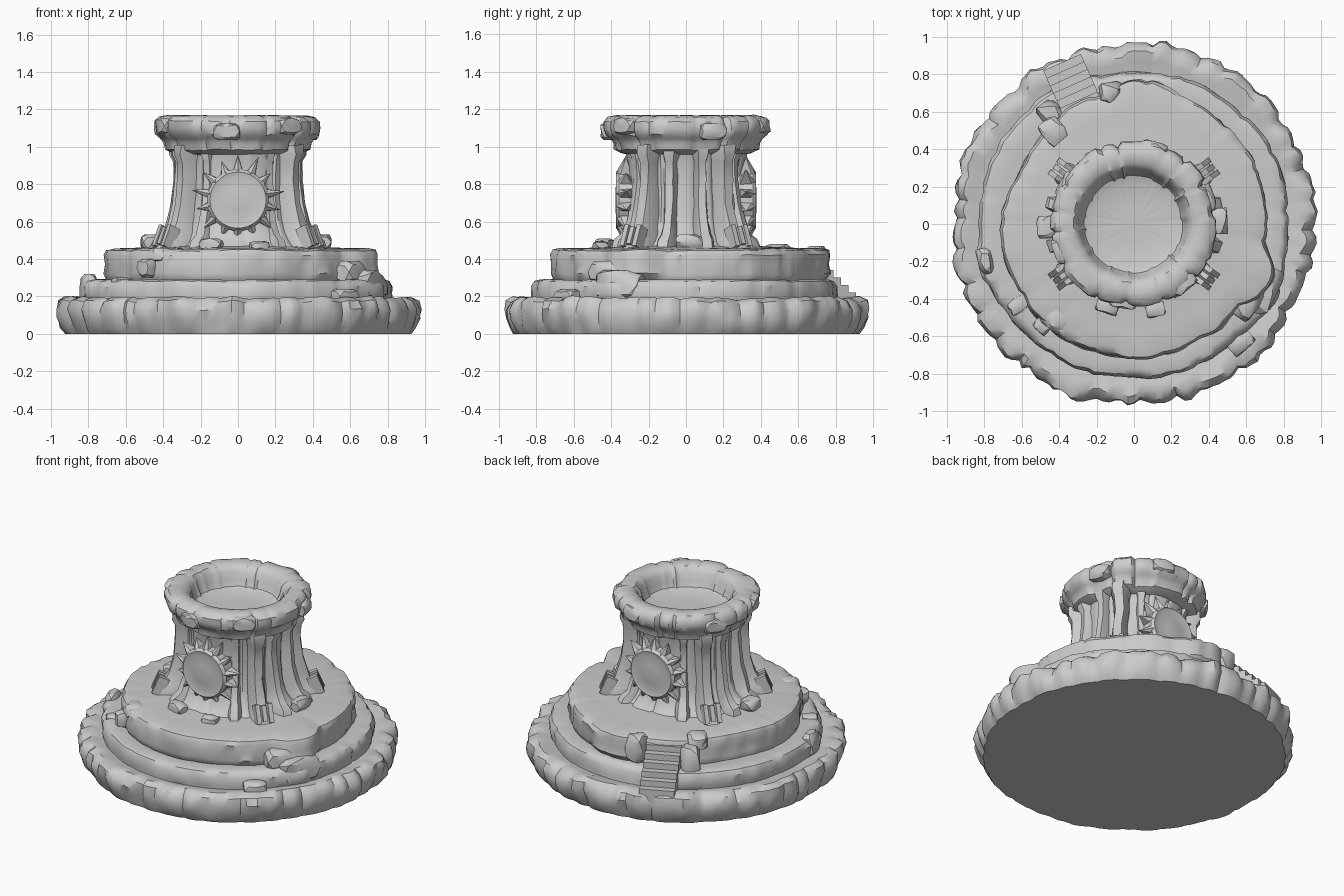
import bpy, bmesh, math, random
from mathutils import Vector, Matrix, noise

random.seed(4)
if "Cube" in bpy.data.objects:
    bpy.data.objects.remove(bpy.data.objects["Cube"])

stone = bpy.data.materials.new("grey stone")
stone.use_nodes = True
GREY = (0.6, 0.6, 0.6, 1)
stone.diffuse_color = GREY
stone.node_tree.nodes["Principled BSDF"].inputs["Base Color"].default_value = GREY


def finish(name, bm, angle=38):
    bmesh.ops.recalc_face_normals(bm, faces=bm.faces)
    mesh = bpy.data.meshes.new(name)
    bm.to_mesh(mesh)
    bm.free()
    mesh.materials.append(stone)
    ob = bpy.data.objects.new(name, mesh)
    bpy.context.collection.objects.link(ob)
    bpy.ops.object.select_all(action='DESELECT')
    ob.select_set(True)
    bpy.context.view_layer.objects.active = ob
    bpy.ops.object.shade_smooth_by_angle(angle=math.radians(angle))
    return ob


def polar(r, deg, z):
    a = math.radians(deg)
    return Vector((r * math.cos(a), r * math.sin(a), z))


# Lathe with worn, chipped blocks: each block gets its own offset and a groove at its ends
def worn_lathe(name, profile, blocks, rough, chip, segs=144, bumps=()):
    bm = bmesh.new()
    edges = [(i + random.uniform(-.3, .3)) * 360 / blocks for i in range(blocks)]
    sizes = [random.uniform(-1, 0.6) for _ in edges]
    rings = []
    for r, z, wear in profile:
        if r == 0:
            rings.append([bm.verts.new((0, 0, z))])
            continue
        ring = []
        for s in range(segs):
            deg = s * 360 / segs
            k = max((i for i in range(blocks) if edges[i] <= deg), default=blocks - 1)
            gap = min(abs((deg - e + 180) % 360 - 180) for e in edges)
            groove = max(0, 1 - gap / 2.6)
            n = noise.noise(polar(r, deg, z) * 5 + Vector((blocks, 0, 0)))
            n += 0.5 * noise.noise(polar(r, deg, z) * 14)
            rr = r + wear * (rough * n + chip * (sizes[k] * .5 - groove))
            for at, width, grow in bumps:
                d = abs((deg - at + 180) % 360 - 180) / width
                rr += wear * grow * max(0, 1 - d * d)
            zz = z if z < .005 else z + wear * (rough * .45 * n - chip * .35 * groove)
            ring.append(bm.verts.new(polar(rr, deg, zz)))
        rings.append(ring)
    for a, b in zip(rings, rings[1:]):
        for s in range(segs):
            t = (s + 1) % segs
            if len(a) == 1:
                bm.faces.new((a[0], b[s], b[t]))
            elif len(b) == 1:
                bm.faces.new((a[s], a[t], b[0]))
            else:
                bm.faces.new((a[s], a[t], b[t], b[s]))
    return finish(name, bm)


# Stepped round plinth
worn_lathe("base_ring", [(0, 0, 0), (.93, 0, .4), (.955, .03, .8), (.975, .08, 1), (.982, .13, 1),
                         (.965, .175, 1), (.925, .197, .9), (.87, .19, .7), (.8, .17, .2),
                         (.7, .17, 0), (0, .17, 0)], 38, .03, .026, 180)
worn_lathe("middle_tier", [(.75, .1, 0), (.825, .16, .5), (.832, .2, 1), (.832, .25, 1), (.815, .28, 1),
                           (.785, .29, .7), (.72, .285, .3), (.6, .28, 0), (0, .28, 0)],
           17, .016, .012, bumps=[(-25, 12, .025), (195, 8, .03), (90, 20, -.02)])
worn_lathe("upper_tier", [(.66, .24, 0), (.705, .28, .6), (.72, .32, 1), (.712, .37, 1), (.718, .42, 1),
                          (.705, .445, 1), (.67, .455, .8), (.58, .457, .5), (.48, .462, .3),
                          (.38, .47, 0), (0, .47, 0)],
           14, .02, .012, bumps=[(-24, 13, .075), (88, 18, .05), (150, 25, -.04)])

# Round drum with a flared foot
worn_lathe("column_drum", [(.43, .45, 1), (.385, .485, 1), (.345, .54, 1), (.325, .62, 1), (.312, .74, 1),
                           (.308, .86, 1), (.315, .95, 1), (.33, 1.0, 1)], 12, .016, .012)

# Capital with a hollow bowl
worn_lathe("capital_bowl", [(.3, .955, 0), (.345, .965, .7), (.385, .985, 1), (.392, 1.02, 1), (.41, 1.045, 1),
                            (.435, 1.065, 1), (.444, 1.1, 1), (.44, 1.135, 1), (.415, 1.16, .9),
                            (.37, 1.168, .5), (.32, 1.16, .5), (.292, 1.13, .5), (.28, 1.08, .5),
                            (.262, 1.045, .5), (.22, 1.03, .5), (.1, 1.025, .2), (0, 1.025, 0)],
           15, .016, .02, 120)


# Irregular boulder or chip
def rock(name, loc, size, turn=0):
    bm = bmesh.new()
    bmesh.ops.create_icosphere(bm, subdivisions=2, radius=1)
    for v in bm.verts:
        v.co *= 1 + .35 * noise.noise(v.co * 1.4 + Vector(loc) * 9)
        for i in range(3):
            v.co[i] = max(-.75, min(.75, v.co[i])) * size[i] / .75
    bm.transform(Matrix.Translation(loc) @ Matrix.Rotation(math.radians(turn), 4, 'Z'))
    finish(name, bm, 30)


def box(bm, size, matrix):
    bmesh.ops.create_cube(bm, size=1, matrix=matrix @ Matrix.Diagonal((*size, 1)))


# Sun emblem: domed disc with a ring of pointed rays
def sun(name, side):
    bm = bmesh.new()
    outer, mid, rays = .165, .12, 14
    rings = []
    for r, h in ((outer, -.07), (outer, .012), (.15, .03), (mid, .022), (.06, .032)):
        rings.append([bm.verts.new(polar(r, i * 10, h)) for i in range(36)])
    for a, b in zip(rings, rings[1:]):
        for i in range(36):
            bm.faces.new((a[i], a[(i + 1) % 36], b[(i + 1) % 36], b[i]))
    bm.faces.new(rings[-1])
    for k in range(rays):
        deg = 90 + k * 360 / rays
        tip = .245 + random.uniform(-.02, .012)
        base = [polar(.155, deg - 10, -.06), polar(.155, deg + 10, -.06),
                polar(.155, deg + 9, .008), polar(.15, deg, .028), polar(.155, deg - 9, .008)]
        vs = [bm.verts.new(p) for p in base]
        top = bm.verts.new(polar(tip, deg + random.uniform(-3, 3), -.025))
        bm.faces.new(vs)
        for i in range(5):
            bm.faces.new((vs[i], vs[(i + 1) % 5], top))
    facing = Matrix.Rotation(0 if side < 0 else math.pi, 4, 'Z') @ Matrix.Translation((0, -.345, .715))
    bm.transform(facing @ Matrix.Rotation(math.pi / 2, 4, 'X'))
    finish(name, bm, 35)


sun("front_sun", -1)
sun("back_sun", 1)


# Curved pilaster swept up the drum, splayed at the foot
def pilaster(name, deg, width, path, depth):
    bm = bmesh.new()
    section = [(-.5, 0), (-.5, .6), (-.3, 1), (.3, 1), (.5, .6), (.5, 0)]
    rings = []
    for r, z, w in path:
        ring = []
        for u, d in section:
            p = Vector((r - depth * (1 - d), u * width * w, z))
            p += .012 * noise.noise_vector(p * 9 + Vector((deg, 0, 0)))
            ring.append(bm.verts.new(p))
        rings.append(ring)
    for a, b in zip(rings, rings[1:]):
        for i in range(6):
            bm.faces.new((a[i], a[(i + 1) % 6], b[(i + 1) % 6], b[i]))
    bm.faces.new(rings[0])
    bm.faces.new(rings[-1])
    bm.transform(Matrix.Rotation(math.radians(deg), 4, 'Z'))
    finish(name, bm)


rib = [(.52, .45, 1.3), (.5, .5, 1.25), (.455, .53, 1.1), (.425, .6, .95), (.4, .7, .85),
       (.385, .82, .85), (.385, .92, .95), (.405, .96, 1.15), (.4, 1.01, 1.15)]
slim = [(r - .035, z, w) for r, z, w in rib]
for i, deg in enumerate((36, 144, 216, 324)):
    pilaster(f"corner_pilaster_{i + 1}", deg, .1, rib, .15)
    # Ribbed foot bracket
    bm = bmesh.new()
    turn = Matrix.Rotation(math.radians(deg), 4, 'Z')
    for k, off in enumerate((-.04, 0, .04)):
        lean = Matrix.Translation((.475, off, .515)) @ Matrix.Rotation(-.4, 4, 'Y')
        box(bm, (.07, .028, .12 - .02 * (k == 1)), turn @ lean)
    finish(f"foot_bracket_{i + 1}", bm)
for i, deg in enumerate((14, -15, 166, 195)):
    pilaster(f"side_pilaster_{i + 1}", deg, .075, slim, .13)
for i, deg in enumerate((58, 122, 238, 302)):
    pilaster(f"sun_side_pilaster_{i + 1}", deg, .07, [(r - .03, z, w) for r, z, w in slim], .12)

# Narrow staircase on the rear slope
bm = bmesh.new()
turn = Matrix.Rotation(math.radians(114), 4, 'Z')
steps = 6
for k in range(steps):
    top = .42 - k * .04
    box(bm, (.052, .22, top - .1), turn @ Matrix.Translation((.7 + k * .044, 0, (top + .1) / 2)))
finish("rear_stairs", bm)

# Fallen stones beside the stairs and on the tiers
rubble = [(.74, 127, .3, .07, .06, .13), (.71, 100, .38, .06, .06, .09), (.66, 131, .43, .07, .06, .05),
          (.72, 228, .35, .05, .045, .05), (.66, 231, .42, .06, .07, .04), (.78, 333, .26, .07, .13, .08),
          (.74, 325, .33, .06, .09, .06), (.82, 194, .25, .04, .07, .07), (.85, 312, .2, .05, .07, .04),
          (.46, 252, .48, .04, .06, .03), (.47, 182, .49, .05, .06, .04), (.46, 2, .49, .04, .07, .04),
          (.76, 215, .27, .05, .04, .03), (.47, 284, .47, .04, .05, .025)]
for i, (r, deg, z, a, b, c) in enumerate(rubble):
    rock(f"fallen_stone_{i + 1}", polar(r, deg, z), (a, b, c), deg)

# Chips clinging to the capital
for i, deg in enumerate((20, 75, 150, 200, 262, 310)):
    rock(f"capital_chip_{i + 1}", polar(.415, deg, 1.08 + .03 * (i % 2)), (.04, .07, .045), deg)
